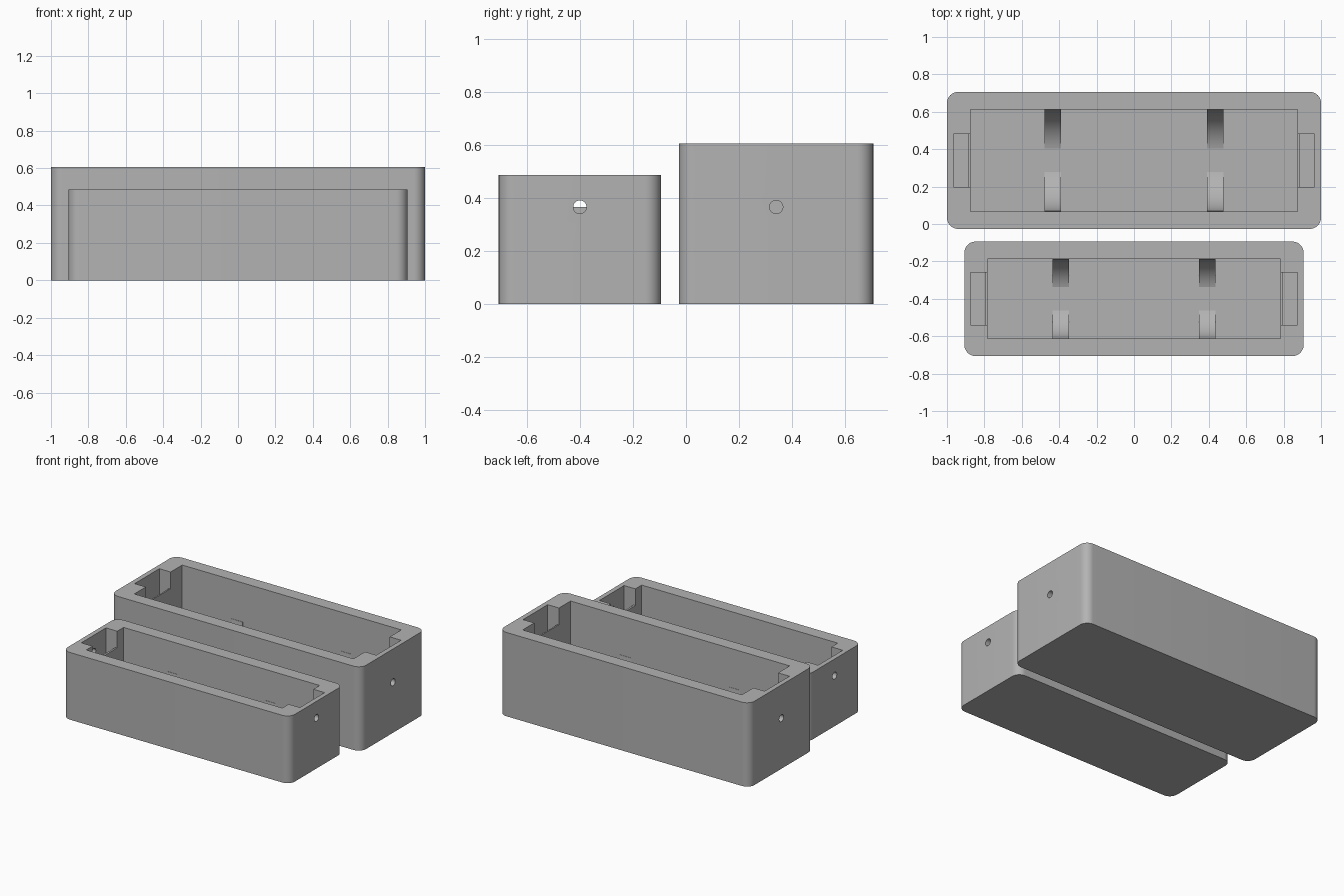
import bpy, bmesh, math

if "Cube" in bpy.data.objects:
    bpy.data.objects.remove(bpy.data.objects["Cube"])

grey = bpy.data.materials.new("plain grey")
grey.diffuse_color = (0.45, 0.45, 0.45, 1)
grey.use_nodes = True
grey.node_tree.nodes["Principled BSDF"].inputs["Base Color"].default_value = grey.diffuse_color


def prism(name, profile, to_3d, depth):
    """Extrude a closed 2D profile; to_3d places each point, depth is the sweep vector."""
    bm = bmesh.new()
    face = bm.faces.new([bm.verts.new(to_3d(*p)) for p in profile])
    out = bmesh.ops.extrude_face_region(bm, geom=[face])
    verts = [g for g in out["geom"] if isinstance(g, bmesh.types.BMVert)]
    bmesh.ops.translate(bm, verts=verts, vec=depth)
    bmesh.ops.recalc_face_normals(bm, faces=bm.faces)
    mesh = bpy.data.meshes.new(name)
    bm.to_mesh(mesh)
    bm.free()
    mesh.materials.append(grey)
    obj = bpy.data.objects.new(name, mesh)
    bpy.context.collection.objects.link(obj)
    return obj


def block(name, x0, x1, y0, y1, z0, z1):
    return prism(name, [(x0, y0), (x1, y0), (x1, y1), (x0, y1)],
                 lambda x, y: (x, y, z0), (0, 0, z1 - z0))


def activate(obj):
    bpy.ops.object.select_all(action='DESELECT')
    obj.select_set(True)
    bpy.context.view_layer.objects.active = obj


def cut(obj, cutter):
    activate(obj)
    mod = obj.modifiers.new("cut", 'BOOLEAN')
    mod.operation = 'DIFFERENCE'
    mod.solver = 'EXACT'
    mod.object = cutter
    bpy.ops.object.modifier_apply(modifier=mod.name)
    bpy.data.objects.remove(cutter)


def smooth(obj):
    activate(obj)
    bpy.ops.object.shade_smooth_by_angle(angle=math.radians(30))


def tray(label, cy, half_x, half_y, height, cav_x, cav_y, pocket_in, pocket_out, rib_x):
    floor, radius, hole_z = 0.06, 0.06, 0.365

    # outer body with rounded upright corners
    outline = []
    for i, (sx, sy) in enumerate([(1, 1), (-1, 1), (-1, -1), (1, -1)]):
        for k in range(13):
            a = math.pi / 2 * (i + k / 12)
            outline.append((sx * (half_x - radius) + radius * math.cos(a),
                            cy + sy * (half_y - radius) + radius * math.sin(a)))
    body = prism(label + "_box", outline, lambda x, y: (x, y, 0), (0, 0, height))

    # main cavity
    cut(body, block("cavity", -cav_x, cav_x, cy - cav_y, cy + cav_y, floor, height + 0.1))

    for s in (-1, 1):
        # slot in the end wall, open above a thin low lip
        cut(body, block("slot", *sorted((s * pocket_in, s * pocket_out)),
                        cy - 0.141, cy + 0.141, 0.22, height + 0.1))
        cut(body, block("lip_gap", *sorted((s * (cav_x - 0.05), s * (pocket_in + 0.02))),
                        cy - 0.141, cy + 0.141, height - 0.12, height + 0.1))
        # round hole from the outside into the slot
        circle = [(0.025 * math.cos(math.tau * k / 32), 0.025 * math.sin(math.tau * k / 32))
                  for k in range(32)]
        x0 = s * (pocket_out - 0.02)
        cut(body, prism("hole", circle, lambda y, z: (x0, cy + y, hole_z + z),
                        (s * (half_x + 0.05) - x0, 0, 0)))
    smooth(body)

    # curved cradle ribs: each half rises from the floor up the long wall
    r = cav_y - 0.002
    gap = 0.063
    axis = floor + math.sqrt(r * r - gap * gap)
    start = math.asin(gap / r)
    for s, side in ((-1, "left"), (1, "right")):
        for t, end in ((-1, "front"), (1, "back")):
            arc = [start + (math.pi / 2 - start) * k / 20 for k in range(21)]
            profile = [(t * r * math.sin(a), axis - r * math.cos(a)) for a in arc]
            profile += [(t * cav_y, axis), (t * cav_y, floor)]
            rib = prism(f"{label}_cradle_{side}_{end}", profile,
                        lambda y, z: (s * rib_x - 0.044, cy + y, z), (0.088, 0, 0))
            smooth(rib)


tray("large", 0.34, 1.0, 0.366, 0.605, 0.875, 0.273, 0.885, 0.965, 0.435)
tray("small", -0.4, 0.907, 0.306, 0.485, 0.783, 0.213, 0.797, 0.873, 0.392)
